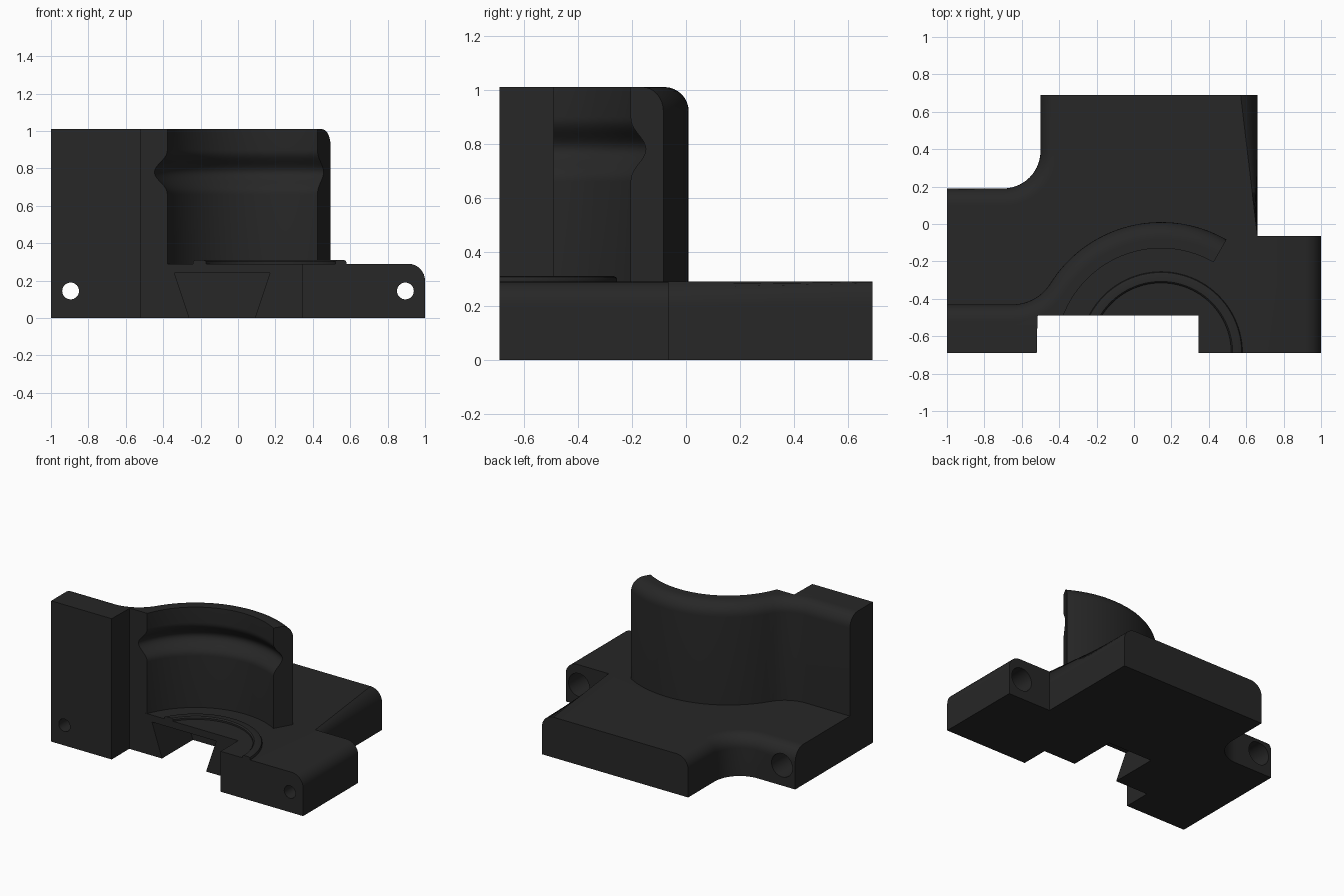
import bpy, bmesh, math
from mathutils import Vector, Matrix

if "Cube" in bpy.data.objects:
    bpy.data.objects.remove(bpy.data.objects["Cube"])

mat = bpy.data.materials.new("charcoal")
mat.diffuse_color = (0.02, 0.02, 0.02, 1)
mat.use_nodes = True
mat.node_tree.nodes["Principled BSDF"].inputs["Base Color"].default_value = mat.diffuse_color
CX, CY = 0.145, -0.69          # axis of the curved wall
TOP, PLATE = 1.01, 0.29


def arc(cx, cy, r, a0, a1, n):
    """Points on an arc, angles in degrees."""
    return [(cx + r * math.cos(math.radians(a0 + (a1 - a0) * i / n)),
             cy + r * math.sin(math.radians(a0 + (a1 - a0) * i / n))) for i in range(n + 1)]


def finish(name, bm):
    bmesh.ops.recalc_face_normals(bm, faces=bm.faces)
    me = bpy.data.meshes.new(name)
    bm.to_mesh(me)
    bm.free()
    me.materials.append(mat)
    ob = bpy.data.objects.new(name, me)
    bpy.context.collection.objects.link(ob)
    return ob


def prism(name, outline, z0, z1, rounded=None, radius=0.09):
    """Extrude an outline upward; round the top edges picked by a rule on their midpoint."""
    bm = bmesh.new()
    face = bm.faces.new([bm.verts.new((x, y, z0)) for x, y in outline])
    up = bmesh.ops.extrude_face_region(bm, geom=[face])
    bmesh.ops.translate(bm, vec=(0, 0, z1 - z0),
                        verts=[v for v in up["geom"] if isinstance(v, bmesh.types.BMVert)])
    if rounded:
        edges = [e for e in bm.edges if all(abs(v.co.z - z1) < 1e-5 for v in e.verts)
                 and rounded((e.verts[0].co + e.verts[1].co) / 2)]
        bmesh.ops.bevel(bm, geom=edges, offset=radius, segments=8, profile=0.5,
                        affect='EDGES', clamp_overlap=False)
    return finish(name, bm)


def lathe(name, profile, closed=False, steps=96):
    """Revolve an (r, z) profile around the wall axis."""
    bm = bmesh.new()
    vs = [bm.verts.new((CX + r, CY, z)) for r, z in profile]
    pairs = list(zip(vs, vs[1:])) + ([(vs[-1], vs[0])] if closed else [])
    es = [bm.edges.new(p) for p in pairs]
    bmesh.ops.spin(bm, geom=vs + es, cent=(CX, CY, 0), axis=(0, 0, 1),
                   angle=math.tau, steps=steps, use_duplicate=False)
    bmesh.ops.remove_doubles(bm, verts=bm.verts, dist=1e-4)
    return finish(name, bm)


def rod(name, x, z, r, y0, y1):
    """Cylinder along y."""
    bm = bmesh.new()
    bmesh.ops.create_cone(bm, cap_ends=True, segments=32, radius1=r, radius2=r, depth=y1 - y0,
                          matrix=Matrix.Translation((x, (y0 + y1) / 2, z))
                          @ Matrix.Rotation(math.pi / 2, 4, 'X'))
    return finish(name, bm)


def combine(ob, tool, op):
    bpy.context.view_layer.objects.active = ob
    m = ob.modifiers.new("bool", 'BOOLEAN')
    m.operation, m.solver, m.object = op, 'EXACT', tool
    bpy.ops.object.modifier_apply(modifier=m.name)
    bpy.data.objects.remove(tool)


# Base plate with rounded right edges and a rounded, filleted left edge
outline = ([(-1, -0.69), (-0.52, -0.69), (-0.52, -0.49), (0.345, -0.49), (0.345, -0.69),
            (1, -0.69), (1, -0.065), (0.66, -0.065), (0.66, 0.69), (-0.5, 0.69)]
           + arc(-0.7, 0.39, 0.2, 0, -90, 14) + [(-1, 0.19)])


def plate_edge(p):
    right = p.x > 0.99 or (abs(p.x - 0.66) < 1e-3 and p.y > 0)
    left = p.x < -0.49 and 0.185 < p.y < 0.685 and p.x > -0.99
    return right or left


body = prism("bracket_body", outline, 0, PLATE, plate_edge)

# Curved wall with its side block, rounded along the back
wall_outline = ([(-1, -0.69), (-0.52, -0.69), (-0.52, -0.49)]
                + arc(CX, CY, 0.5, 156.4, 60, 24)
                + arc(CX, CY, 0.7, 60, 147.9, 36)
                + arc(-0.65, -0.192, 0.238, -32.1, -90, 12)
                + [(-1, -0.43)])


def wall_edge(p):
    on_arc = math.hypot(p.x - CX, p.y - CY) > 0.69
    return on_arc and p.y > -0.45 and p.x > -0.99


wall = prism("wall", wall_outline, 0.2, TOP, wall_edge)

# Bore of the wall, with a rounded groove near the top
groove = [(0.56 + 0.065 * (0.5 + 0.5 * math.cos(math.pi * t / 8)) ** 1.2, 0.78 + 0.12 * t / 8)
          for t in range(-8, 9)]
bore = lathe("bore", [(0, 0.1), (0.56, 0.1)] + groove + [(0.56, 1.2), (0, 1.2)])
combine(wall, bore, 'DIFFERENCE')
combine(body, wall, 'UNION')

# Raised ring on the plate, trimmed to the plate's front outline
ring = lathe("raised_ring", [(0.375, 0.27), (0.435, 0.27), (0.435, 0.298), (0.431, 0.306),
                             (0.423, 0.31), (0.383, 0.31), (0.375, 0.302)], closed=True)
trim = prism("trim", [(-1, -0.49), (0.345, -0.49), (0.345, -0.69), (1, -0.69), (1, 0), (-1, 0)],
             0.1, 0.5)
combine(ring, trim, 'INTERSECT')
combine(body, ring, 'UNION')

# Dovetail slot under the front edge
bm = bmesh.new()
k = 0.08 / 0.24
face = bm.faces.new([bm.verts.new((x, -0.55, z)) for x, z in
                     ((-0.26 + k * 0.1, -0.1), (0.09 - k * 0.1, -0.1), (0.17, 0.24), (-0.34, 0.24))])
ext = bmesh.ops.extrude_face_region(bm, geom=[face])
bmesh.ops.translate(bm, vec=(0, 0.41, 0),
                    verts=[v for v in ext["geom"] if isinstance(v, bmesh.types.BMVert)])
combine(body, finish("slot", bm), 'DIFFERENCE')

# Bolt holes with wide counterbores at the back
for x, back in ((-0.895, 0.19), (0.895, -0.065)):
    combine(body, rod("hole", x, 0.145, 0.045, -0.8, back + 0.1), 'DIFFERENCE')
    combine(body, rod("counterbore", x, 0.145, 0.083, back - 0.25, back + 0.1), 'DIFFERENCE')

bpy.ops.object.select_all(action='DESELECT')
body.select_set(True)
bpy.context.view_layer.objects.active = body
bpy.ops.object.shade_smooth_by_angle(angle=math.radians(30))
